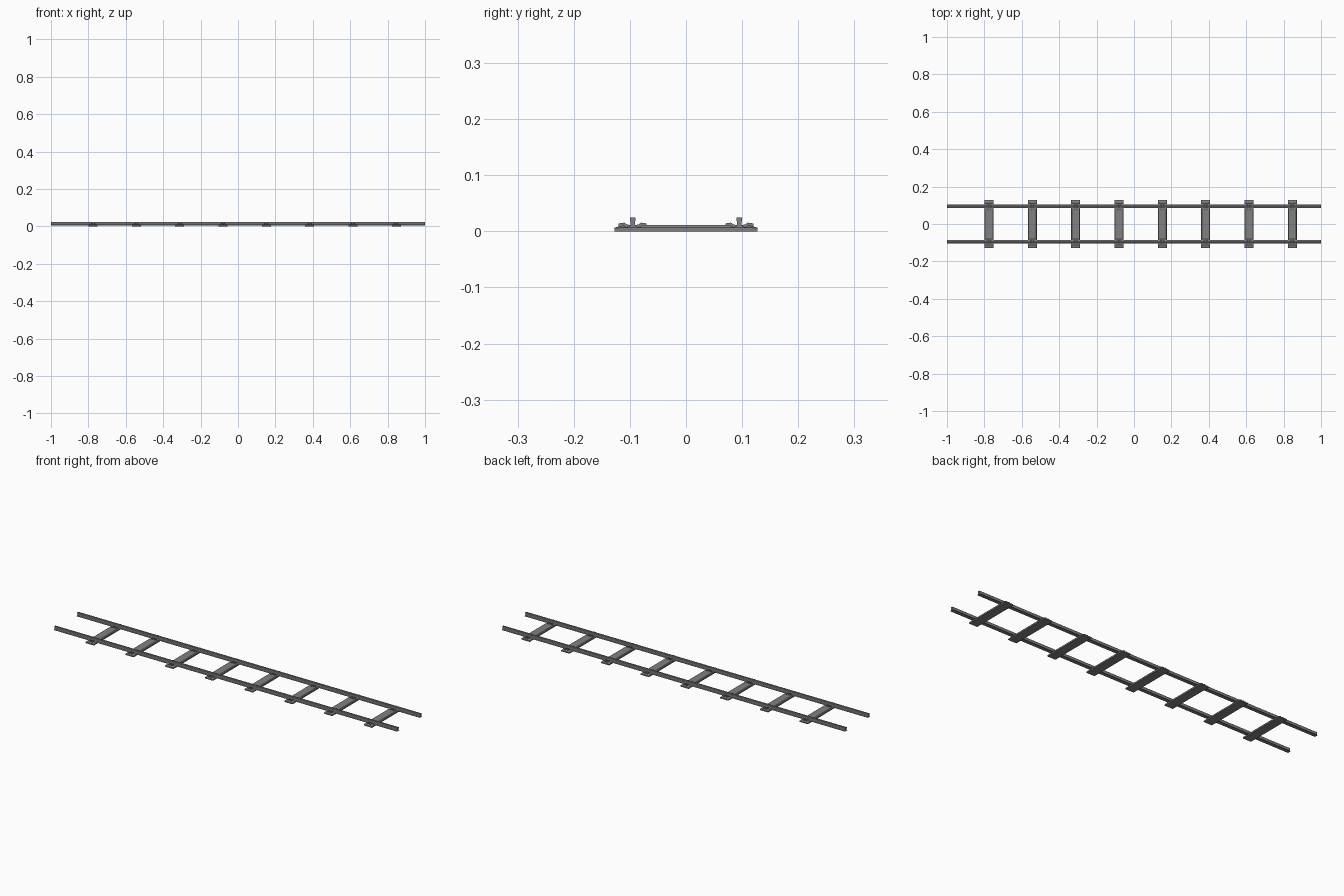
import bpy, bmesh

if "Cube" in bpy.data.objects:
    bpy.data.objects.remove(bpy.data.objects["Cube"])

RAIL_Y = 0.095
SLEEPER_X = [-0.775 + i * 0.2316 for i in range(8)]

# dark grey for every part
dark = bpy.data.materials.new("dark_grey")
dark.diffuse_color = (0.22, 0.22, 0.22, 1)
dark.use_nodes = True
dark.node_tree.nodes["Principled BSDF"].inputs["Base Color"].default_value = dark.diffuse_color


def make_object(name, bm):
    bmesh.ops.recalc_face_normals(bm, faces=bm.faces)
    mesh = bpy.data.meshes.new(name)
    bm.to_mesh(mesh)
    bm.free()
    mesh.materials.append(dark)
    ob = bpy.data.objects.new(name, mesh)
    bpy.context.collection.objects.link(ob)
    return ob


def loft(bm, rings):
    """Skin matching point rings and cap both ends."""
    vs = [[bm.verts.new(p) for p in ring] for ring in rings]
    n = len(vs[0])
    for a, b in zip(vs, vs[1:]):
        for i in range(n):
            bm.faces.new((a[i], a[(i + 1) % n], b[(i + 1) % n], b[i]))
    bm.faces.new(vs[0])
    bm.faces.new(vs[-1])


# rails: half of a flat-bottomed rail section, mirrored and run along x
half = [(0.0095, 0.0062), (0.0095, 0.0078), (0.0050, 0.0100), (0.0040, 0.0125),
        (0.0040, 0.0170), (0.0050, 0.0190), (0.0050, 0.0240), (0.0040, 0.0250)]
section = half + [(-y, z) for y, z in reversed(half)]
for side, name in ((-1, "rail_front"), (1, "rail_back")):
    bm = bmesh.new()
    loft(bm, [[(x, side * RAIL_Y + y, z) for y, z in section] for x in (-1, 1)])
    make_object(name, bm)


# sleepers: chamfered section, lower under the rail seats, sloping at the ends
def sleeper_ring(x, y, top):
    shoulder = min(0.007, top - 0.001)
    pts = [(0.024, 0), (0.024, shoulder), (0.0205, top)]
    pts += [(-a, z) for a, z in reversed(pts)]
    return [(x + a, y, z) for a, z in pts]


tops = [(0.127, 0.0065), (0.112, 0.0105), (0.107, 0.0078),
        (0.083, 0.0078), (0.078, 0.0110)]
stations = [(-y, t) for y, t in tops] + list(reversed(tops))

for i, x in enumerate(SLEEPER_X, 1):
    bm = bmesh.new()
    loft(bm, [sleeper_ring(x, y, t) for y, t in stations])
    make_object(f"sleeper_{i}", bm)

    # spring clips: bent straps reaching from the shoulder onto the rail foot
    bm = bmesh.new()
    clip = [(0.005, 0.0092), (0.009, 0.0078), (0.017, 0.0078), (0.025, 0.0090),
            (0.025, 0.0140), (0.015, 0.0155), (0.011, 0.0125), (0.005, 0.0110)]
    for rail in (-1, 1):
        for side in (-1, 1):
            for dx in (-0.007, 0.007):
                loft(bm, [[(x + dx + w, rail * RAIL_Y + side * y, z)
                           for y, z in clip] for w in (-0.003, 0.003)])
    make_object(f"rail_clips_{i}", bm)
